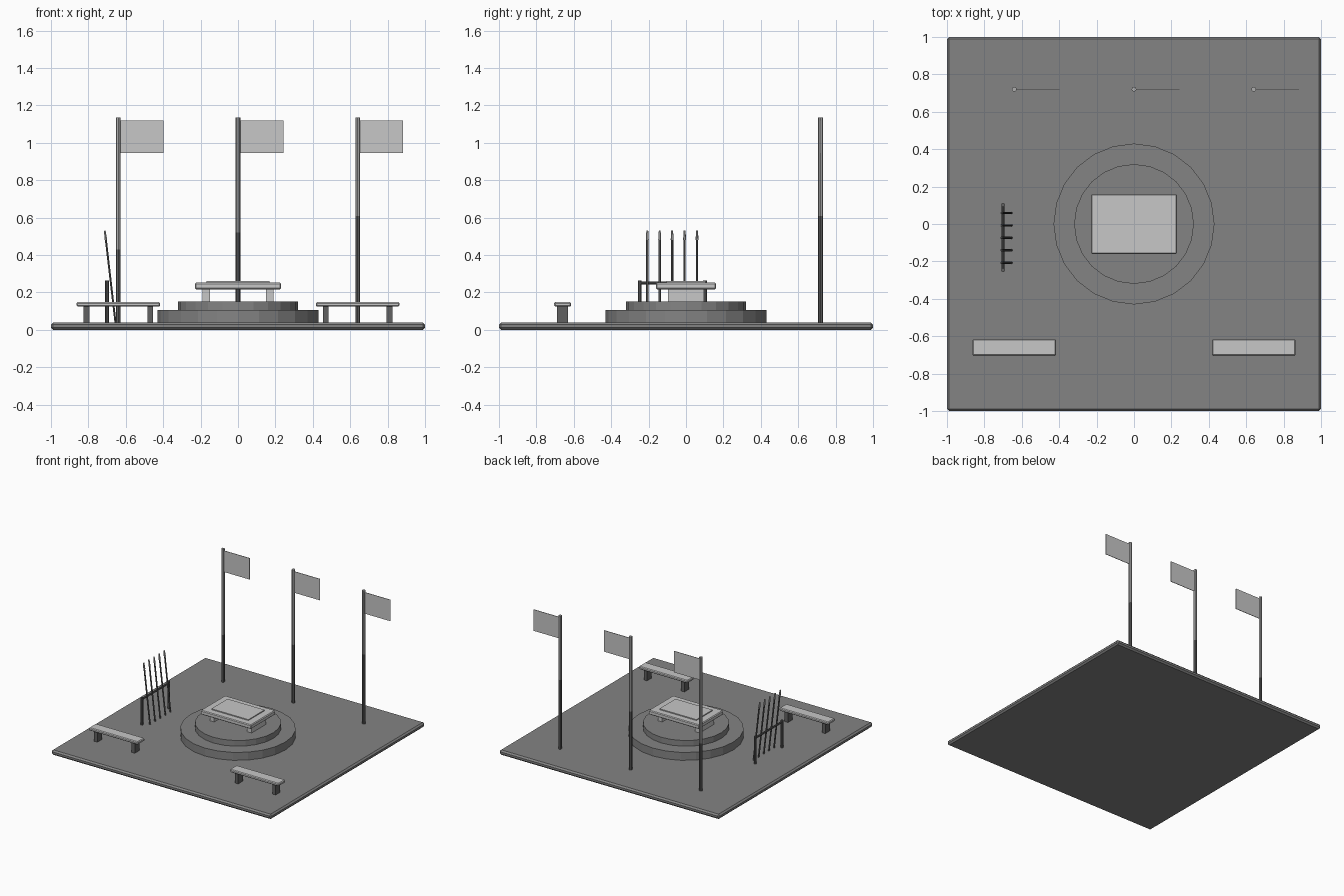
import bpy, bmesh, math
from mathutils import Vector

if "Cube" in bpy.data.objects:
    bpy.data.objects.remove(bpy.data.objects["Cube"])


def mat(name, v):
    m = bpy.data.materials.new(name)
    m.diffuse_color = (v, v, v, 1)
    m.use_nodes = True
    m.node_tree.nodes["Principled BSDF"].inputs["Base Color"].default_value = m.diffuse_color
    return m


STONE = mat("mid grey stone", 0.23)
PALE = mat("pale grey", 0.57)
DARK = mat("dark grey", 0.12)
METAL = mat("light metal", 0.42)


def finish(name, bm, material):
    me = bpy.data.meshes.new(name)
    bm.to_mesh(me)
    bm.free()
    me.materials.append(material)
    ob = bpy.data.objects.new(name, me)
    bpy.context.collection.objects.link(ob)
    return ob


def box(name, lo, hi, material, bevel=0):
    bm = bmesh.new()
    bmesh.ops.create_cube(bm, size=1)
    for v in bm.verts:
        v.co = [lo[i] + (v.co[i] + 0.5) * (hi[i] - lo[i]) for i in range(3)]
    if bevel:
        bmesh.ops.bevel(bm, geom=bm.edges[:], offset=bevel, segments=1, affect='EDGES')
    return finish(name, bm, material)


def rod(name, a, b, r1, material, sides=8, r2=None):
    a, b = Vector(a), Vector(b)
    d = b - a
    bm = bmesh.new()
    bmesh.ops.create_cone(bm, cap_ends=True, segments=sides, radius1=r1,
                          radius2=r1 if r2 is None else r2, depth=d.length)
    q = Vector((0, 0, 1)).rotation_difference(d)
    for v in bm.verts:
        v.co = (a + b) / 2 + q @ v.co
    return finish(name, bm, material)


# Square floor and round stepped plinth
box("floor_slab", (-1, -1, 0), (1, 1, 0.04), STONE, 0.012)
rod("lower_step", (0, 0, 0.038), (0, 0, 0.105), 0.43, STONE, 24)
rod("upper_step", (0, 0, 0.104), (0, 0, 0.152), 0.32, STONE, 24)

# Table on the plinth
for s in (-1, 1):
    box("table_leg", (s * 0.17 - 0.02, -0.095, 0.15), (s * 0.17 + 0.02, 0.095, 0.22), PALE)
box("table_top", (-0.23, -0.16, 0.217), (0.23, 0.16, 0.252), PALE, 0.006)
box("table_panel", (-0.168, -0.105, 0.25), (0.168, 0.105, 0.26), PALE)

# Two benches
for cx in (-0.64, 0.64):
    box("bench_seat", (cx - 0.223, -0.705, 0.124), (cx + 0.223, -0.615, 0.148), PALE, 0.006)
    for s in (-1, 1):
        x = cx + s * 0.17
        box("bench_leg", (x - 0.015, -0.69, 0.038), (x + 0.015, -0.63, 0.126), DARK)

# Flagpoles with dark lower sections of rising height
for x, split in ((-0.64, 0.43), (0, 0.52), (0.64, 0.61)):
    rod("pole_lower", (x, 0.72, 0.038), (x, 0.72, split), 0.013, DARK)
    rod("pole_upper", (x, 0.72, split), (x, 0.72, 1.135), 0.013, METAL)
    box("flag", (x + 0.008, 0.718, 0.945), (x + 0.242, 0.722, 1.12), PALE)

# Rack with leaning spears
for y in (-0.247, 0.102):
    rod("rack_post", (-0.70, y, 0.038), (-0.70, y, 0.265), 0.010, DARK)
rod("rack_bar", (-0.70, -0.25, 0.25), (-0.70, 0.105, 0.25), 0.008, DARK)
foot_x, top_x = -0.655, -0.712
for i in range(5):
    y = -0.207 + i * 0.0665
    foot, top = Vector((foot_x, y, 0.038)), Vector((top_x, y, 0.53))
    neck = foot.lerp(top, 0.9)
    rod("spear_shaft", foot, neck, 0.006, DARK, 6)
    rod("spear_tip", neck, top, 0.008, METAL, 6, 0.005)
